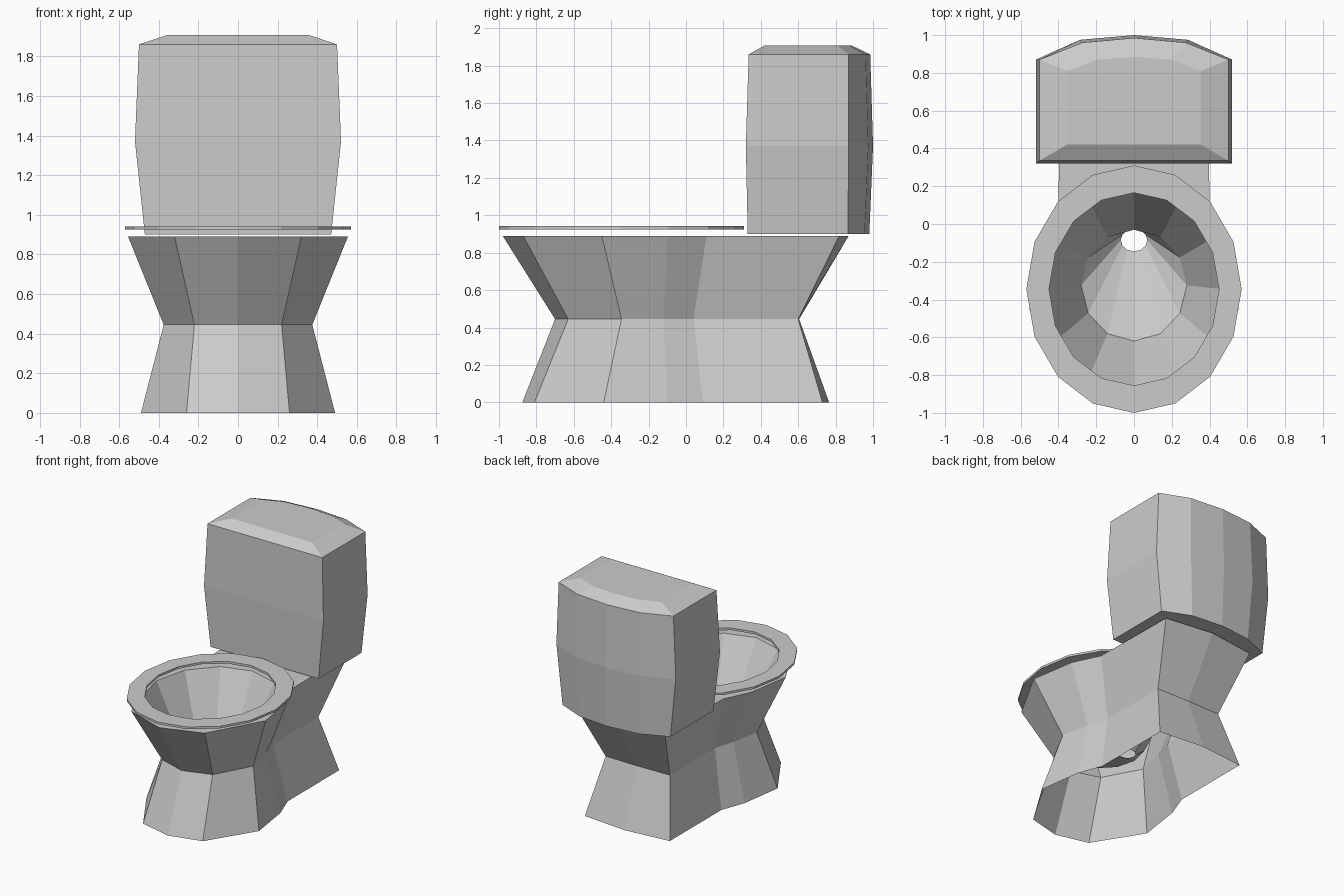
import bpy
from math import sin, cos, pi

if "Cube" in bpy.data.objects:
    bpy.data.objects.remove(bpy.data.objects["Cube"])


def mirror(half, z):
    """Half outline from front to back at +x -> full counter-clockwise ring."""
    left = [(-x, y) for x, y in reversed(half) if x > 0]
    return [(x, y, z) for x, y in list(half) + left]


def ellipse(cy, rx, ry, z, n):
    return [(rx * sin(2 * pi * i / n), cy - ry * cos(2 * pi * i / n), z)
            for i in range(n)]


def loft(name, rings, caps=False, wrap=False):
    """Skin a stack of rings; optionally cap the ends or join last to first."""
    n = len(rings[0])
    verts = [v for r in rings for v in r]
    faces = []
    m = len(rings)
    for k in range(m if wrap else m - 1):
        a, b = k * n, ((k + 1) % m) * n
        for i in range(n):
            j = (i + 1) % n
            faces.append((a + i, a + j, b + j, b + i))
    if caps:
        faces.append(tuple(reversed(range(n))))
        faces.append(tuple(range((m - 1) * n, m * n)))
    me = bpy.data.meshes.new(name)
    me.from_pydata(verts, [], faces)
    me.update()
    ob = bpy.data.objects.new(name, me)
    bpy.context.collection.objects.link(ob)
    return ob


# Pedestal: open foot, pinched waist, rim with rear shelf, then the bowl inside
foot = [(0, -.875), (.26, -.81), (.49, -.44), (.44, -.10), (.37, .09), (.37, .73), (0, .765)]
waist = [(0, -.70), (.22, -.63), (.375, -.345), (.33, -.12), (.28, .04), (.28, .60), (0, .605)]
rim = [(0, -.98), (.32, -.87), (.555, -.45), (.50, -.10), (.40, .11), (.39, .82), (0, .87)]
loft("pedestal_and_bowl", [
    mirror(foot, 0), mirror(waist, .445), mirror(rim, .89),
    ellipse(-.345, .47, .53, .89, 12),
    ellipse(-.325, .28, .295, .47, 12),
    ellipse(-.085, .07, .06, .32, 12),
])

# Seat: thin flat 16-sided ring
loft("seat", [
    ellipse(-.345, .57, .655, .925, 16), ellipse(-.345, .57, .655, .942, 16),
    ellipse(-.345, .45, .51, .942, 16), ellipse(-.345, .45, .51, .925, 16),
], wrap=True)


# Tank: bulging box with a bowed back and chamfered lid
def tank_ring(z, x, front, corner, mid, back):
    return mirror([(x, front), (x, corner), (x * .55, mid), (0, back)], z)


loft("tank", [
    tank_ring(.90, .47, .33, .865, .955, .98),
    tank_ring(1.37, .52, .32, .87, .975, 1.0),
    tank_ring(1.86, .50, .335, .87, .96, .985),
    tank_ring(1.908, .355, .42, .81, .87, .885),
], caps=True)
